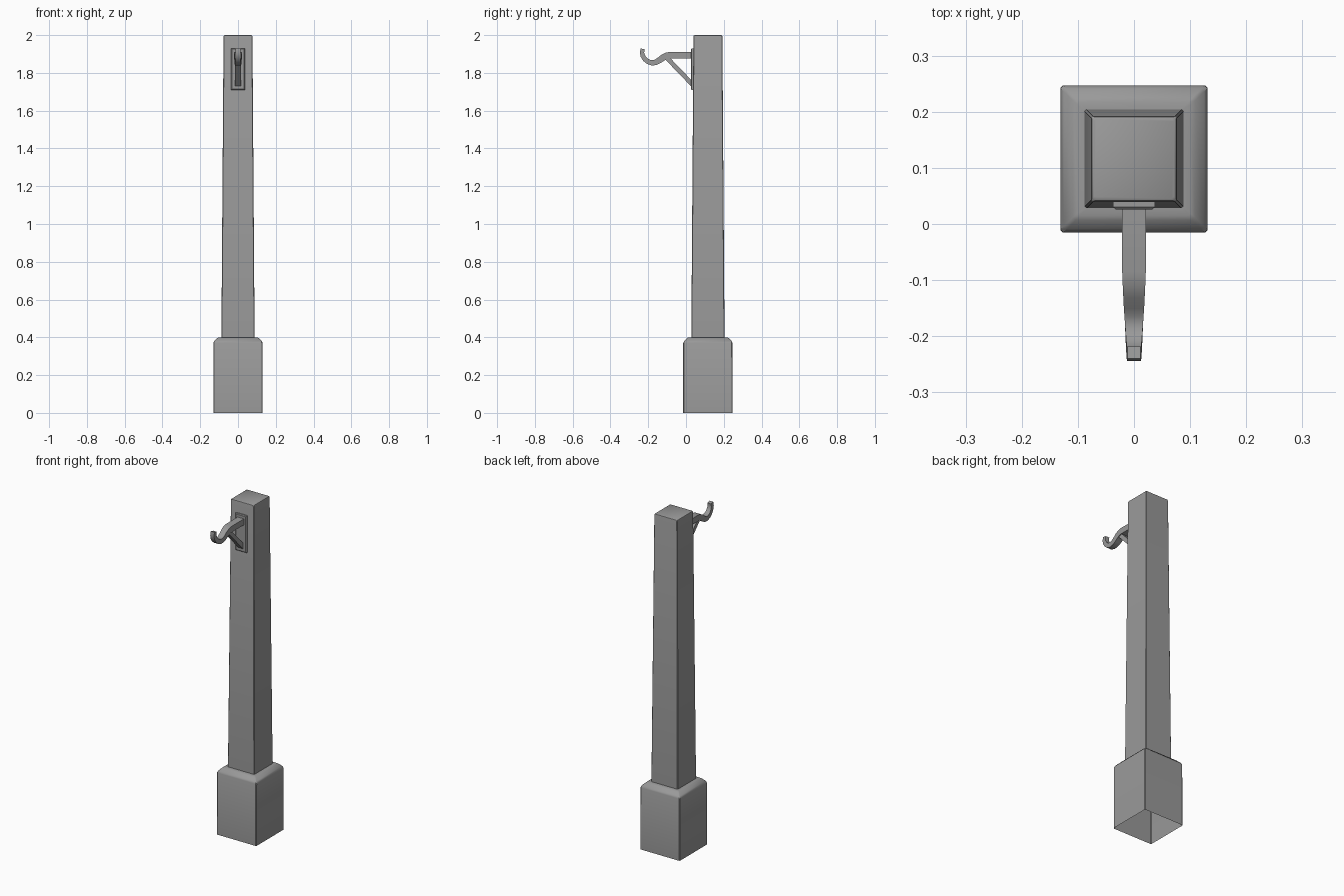
import bpy, bmesh
from mathutils import Vector

if "Cube" in bpy.data.objects:
    bpy.data.objects.remove(bpy.data.objects["Cube"])

CY = 0.116  # post centre in y

# Dark grey shared by all parts
grey = bpy.data.materials.new("dark_grey")
grey.diffuse_color = (0.32, 0.32, 0.32, 1)
grey.use_nodes = True
grey.node_tree.nodes["Principled BSDF"].inputs["Base Color"].default_value = grey.diffuse_color


def finish(bm, name, angle=0.6):
    bmesh.ops.recalc_face_normals(bm, faces=bm.faces)
    me = bpy.data.meshes.new(name)
    bm.to_mesh(me)
    bm.free()
    me.materials.append(grey)
    ob = bpy.data.objects.new(name, me)
    bpy.context.collection.objects.link(ob)
    bpy.ops.object.select_all(action='DESELECT')
    ob.select_set(True)
    bpy.context.view_layer.objects.active = ob
    bpy.ops.object.shade_smooth_by_angle(angle=angle)
    return ob


def skin(bm, rings, cap_start=False, cap_end=False):
    """Join rings of points with quads."""
    loops = [[bm.verts.new(p) for p in r] for r in rings]
    n = len(loops[0])
    for a, b in zip(loops, loops[1:]):
        for i in range(n):
            j = (i + 1) % n
            bm.faces.new((a[i], a[j], b[j], b[i]))
    if cap_start:
        bm.faces.new(loops[0][::-1])
    if cap_end:
        bm.faces.new(loops[-1])


def square_ring(h, c, z):
    """Square of half-size h with corners cut by c."""
    k = h - c
    pts = [(h, -k), (h, k), (k, h), (-k, h), (-h, k), (-h, -k), (-k, -h), (k, -h)]
    return [(x, y + CY, z) for x, y in pts]


def bar(bm, path):
    """Sweep a rectangle along (y, z, half width, half thickness) points."""
    rings = []
    for i, (y, z, w, t) in enumerate(path):
        a, b = path[max(i - 1, 0)], path[min(i + 1, len(path) - 1)]
        d = Vector((0, b[0] - a[0], b[1] - a[1])).normalized()
        nrm = Vector((0, -d.z, d.y)) * t
        c, s = Vector((0, y, z)), Vector((w, 0, 0))
        rings.append([c + s + nrm, c - s + nrm, c - s - nrm, c + s - nrm])
    skin(bm, rings, True, True)


# Base block, open underneath, with a rounded shoulder
bm = bmesh.new()
skin(bm, [square_ring(*r) for r in
          [(0.131, 0.004, 0), (0.131, 0.005, 0.370), (0.125, 0.005, 0.381),
           (0.109, 0.005, 0.397), (0.101, 0.004, 0.40), (0.086, 0.004, 0.40)]])
finish(bm, "base_block")

# Tapered post with softened top edge
bm = bmesh.new()
skin(bm, [square_ring(*r) for r in
          [(0.088, 0.003, 0.39), (0.0765, 0.003, 1.993), (0.0745, 0.004, 1.998),
           (0.071, 0.004, 2.0)]], cap_end=True)
finish(bm, "post")

# Mounting plate on the post face
bm = bmesh.new()
bmesh.ops.create_cube(bm, size=1)
for v in bm.verts:
    v.co = Vector((v.co.x * 0.074, 0.034 + v.co.y * 0.016, 1.82 + v.co.z * 0.22))
front = [e for e in bm.edges if all(v.co.y < 0.034 for v in e.verts)]
bmesh.ops.bevel(bm, geom=front, offset=0.004, segments=1, affect='EDGES')
finish(bm, "mounting_plate", 0.3)

# Hook arm
bm = bmesh.new()
bar(bm, [(0.035, 1.893, 0.021, 0.018), (-0.085, 1.893, 0.021, 0.018),
         (-0.105, 1.889, 0.020, 0.018), (-0.123, 1.880, 0.019, 0.017),
         (-0.142, 1.866, 0.018, 0.016), (-0.160, 1.856, 0.017, 0.015),
         (-0.180, 1.853, 0.016, 0.014), (-0.200, 1.859, 0.015, 0.013),
         (-0.217, 1.872, 0.014, 0.0125), (-0.229, 1.890, 0.013, 0.012),
         (-0.233, 1.908, 0.0125, 0.0115), (-0.229, 1.927, 0.012, 0.011)])
finish(bm, "hook_arm")

# Diagonal brace under the arm
bm = bmesh.new()
bar(bm, [(0.035, 1.738, 0.016, 0.012), (-0.102, 1.880, 0.016, 0.012)])
finish(bm, "brace")
